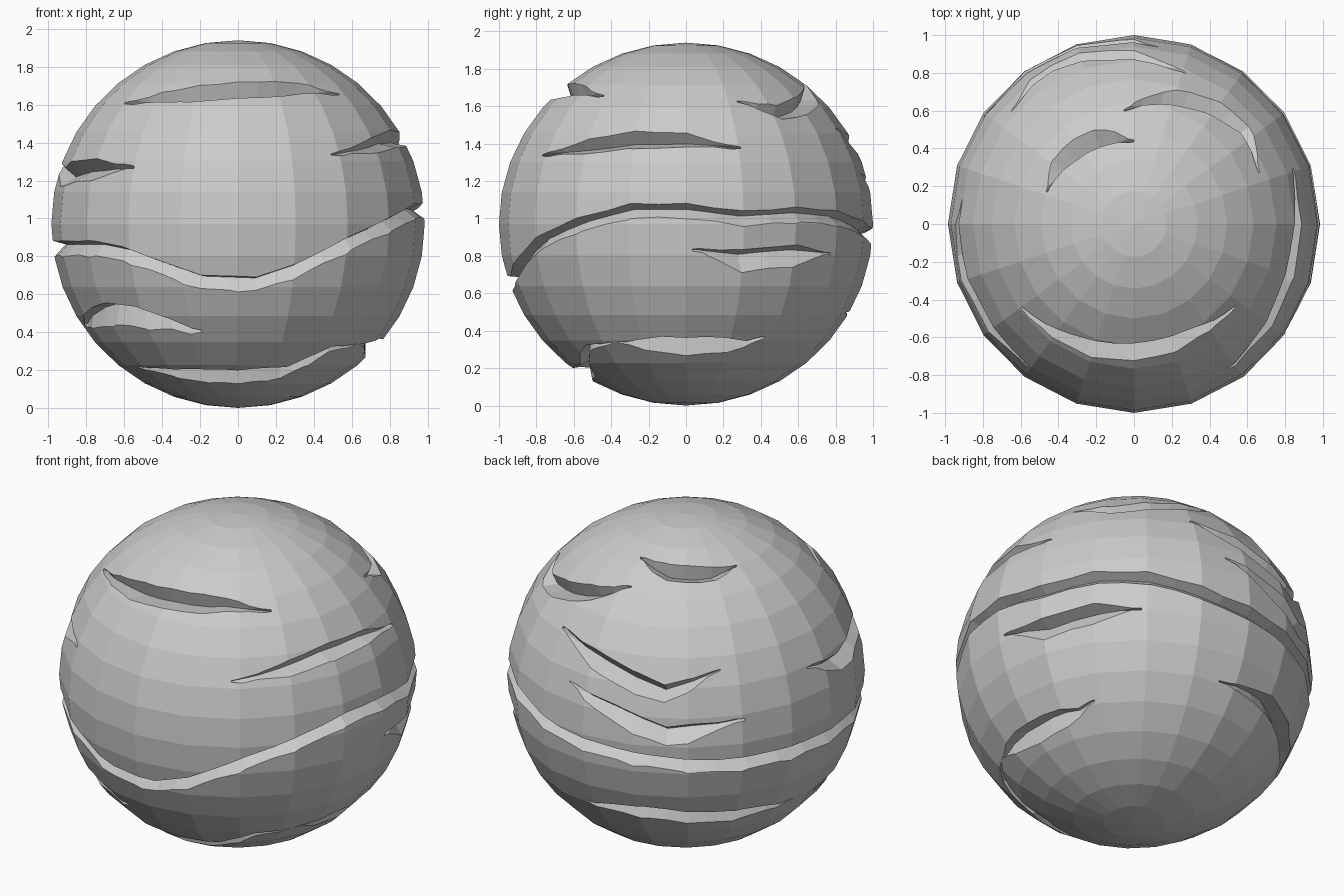
import bpy, bmesh
from math import sin, cos, pi, radians, asin, ceil
from mathutils import Vector

cube = bpy.data.objects.get("Cube")
if cube:
    bpy.data.objects.remove(cube)

RX, RY, RZ = 0.985, 1.0, 0.97   # body radii


def material(name, rgb):
    m = bpy.data.materials.new(name)
    m.use_nodes = True
    m.diffuse_color = (*rgb, 1)
    m.node_tree.nodes["Principled BSDF"].inputs["Base Color"].default_value = (*rgb, 1)
    return m


def add_object(name, bm):
    mesh = bpy.data.meshes.new(name)
    bm.to_mesh(mesh)
    bm.free()
    ob = bpy.data.objects.new(name, mesh)
    bpy.context.collection.objects.link(ob)
    return ob


def on_body(az, lat, scale=1.0):
    return Vector((RX * cos(lat) * cos(az) * scale,
                   RY * cos(lat) * sin(az) * scale,
                   RZ * sin(lat) * scale + RZ))


def resample(path, closed):
    """Even steps of about 12 degrees along (azimuth, height) corners."""
    pts = path + [(path[0][0] + 360, path[0][1])] if closed else path
    out = []
    for (a0, z0), (a1, z1) in zip(pts, pts[1:]):
        n = max(1, ceil((a1 - a0) / 12))
        out += [(a0 + (a1 - a0) * i / n, z0 + (z1 - z0) * i / n) for i in range(n)]
    return out if closed else out + [pts[-1]]


def groove_cutter(name, path, width, depth, closed=False):
    """V-shaped wedge that follows the surface and tapers at open ends."""
    bm = bmesh.new()
    pts = resample(path, closed)
    first, span = pts[0][0], pts[-1][0] - pts[0][0]
    rings = []
    for az, z in pts:
        t = (az - first) / span
        taper = 1 if closed else max(0.1, min(1, 1.15 * sin(pi * t)))
        half = width / 2 * taper
        a, lat = radians(az), asin((z - RZ) / RZ)
        apex = on_body(a, lat + half * 0.35, 1 - depth * max(taper, 0.3))
        top, low = on_body(a, lat + half), on_body(a, lat - half)
        rings.append([bm.verts.new(p) for p in
                      (apex, apex + (top - apex) * 1.8, apex + (low - apex) * 1.8)])
    pairs = list(zip(rings, rings[1:])) + ([(rings[-1], rings[0])] if closed else [])
    for r0, r1 in pairs:
        for i in range(3):
            j = (i + 1) % 3
            bm.faces.new((r0[i], r0[j], r1[j], r1[i]))
    if not closed:
        bm.faces.new(rings[0])
        bm.faces.new(rings[-1])
    bmesh.ops.triangulate(bm, faces=bm.faces)
    bmesh.ops.recalc_face_normals(bm, faces=bm.faces)
    ob = add_object(name, bm)
    ob.hide_render = True
    return ob


# Faceted round body
bm = bmesh.new()
bmesh.ops.create_uvsphere(bm, u_segments=20, v_segments=18, radius=1)
for v in bm.verts:
    v.co = Vector((v.co.x * RX, v.co.y * RY, v.co.z * RZ + RZ))
body = add_object("grooved_ball", bm)
body.data.materials.append(material("stone_grey", (0.6, 0.6, 0.6)))

# Groove paths as (azimuth, height), then width
belt = [(0, 1.04), (18, 1.0), (38, 1.02), (55, 1.0), (80, 0.92), (135, 0.84),
        (180, 0.84), (219, 0.84), (231, 0.81), (258, 0.66), (276, 0.65),
        (289, 0.72), (308, 0.87), (326, 0.97), (343, 1.04)]
scratches = {
    "front_upper": ([(216, 1.61), (240, 1.65), (270, 1.68), (300, 1.69), (321, 1.66)], 0.13),
    "front_low_right": ([(185, 0.43), (218, 0.49), (232, 0.47), (256, 0.40)], 0.15),
    "front_bottom": ([(210, 0.21), (240, 0.17), (270, 0.16), (295, 0.18), (313, 0.30), (328, 0.33)], 0.13),
    "left_bottom": ([(331, 0.33), (360, 0.31), (385, 0.32), (393, 0.36)], 0.14),
    "back_bottom": ([(83, 0.49), (110, 0.50), (135, 0.46), (170, 0.47)], 0.12),
    "left_middle": ([(2, 0.83), (18, 0.77), (38, 0.80), (52, 0.81)], 0.14),
    "left_upper": ([(303, 1.34), (340, 1.42), (360, 1.42), (379, 1.38)], 0.11),
    "back_left_top": ([(22, 1.63), (40, 1.57), (57, 1.61), (77, 1.67), (95, 1.74)], 0.13),
    "crown": ([(90, 1.84), (114, 1.81), (143, 1.80), (160, 1.81)], 0.12),
    "back_upper": ([(71, 1.48), (118, 1.27), (138, 1.39)], 0.13),
    "back_middle": ([(82, 1.24), (119, 1.03), (145, 1.11)], 0.13),
    "right_upper": ([(172, 1.29), (190, 1.22), (205, 1.25), (234, 1.27)], 0.14),
}
cutters = [groove_cutter("belt_cutter", belt, 0.09, 0.07, True)]
cutters += [groove_cutter(n + "_cutter", p, w, 0.09) for n, (p, w) in scratches.items()]

# Cut every groove, then drop the cutters
for c in cutters:
    mod = body.modifiers.new(c.name, 'BOOLEAN')
    mod.operation = 'DIFFERENCE'
    mod.solver = 'EXACT'
    mod.object = c
dg = bpy.context.evaluated_depsgraph_get()
result = bpy.data.meshes.new_from_object(body.evaluated_get(dg))
body.modifiers.clear()
body.data = result
body.data.materials.clear()
body.data.materials.append(bpy.data.materials["stone_grey"])
for p in body.data.polygons:
    p.material_index = 0
    p.use_smooth = False
for c in cutters:
    bpy.data.objects.remove(c)
